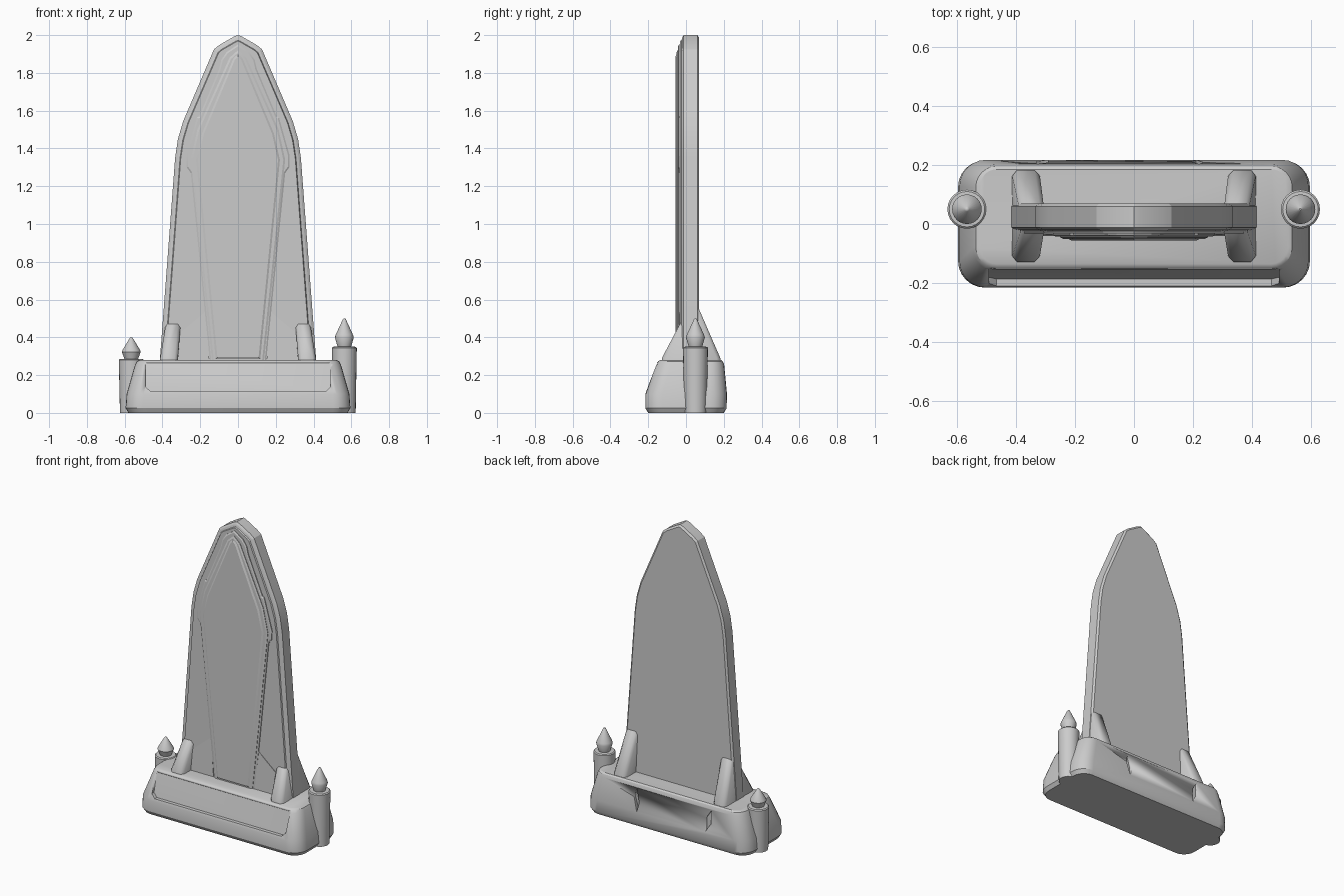
import bpy, bmesh, math
from mathutils import Vector

cube = bpy.data.objects.get("Cube")
if cube:
    bpy.data.objects.remove(cube, do_unlink=True)

stone = bpy.data.materials.new("grey stone")
stone.use_nodes = True
GREY = (0.6, 0.6, 0.6, 1)
stone.diffuse_color = GREY
stone.node_tree.nodes["Principled BSDF"].inputs["Base Color"].default_value = GREY


def finish(name, bm, angle=30):
    bmesh.ops.recalc_face_normals(bm, faces=bm.faces)
    mesh = bpy.data.meshes.new(name)
    bm.to_mesh(mesh)
    bm.free()
    mesh.materials.append(stone)
    ob = bpy.data.objects.new(name, mesh)
    bpy.context.collection.objects.link(ob)
    bpy.ops.object.select_all(action='DESELECT')
    ob.select_set(True)
    bpy.context.view_layer.objects.active = ob
    bpy.ops.object.shade_smooth_by_angle(angle=math.radians(angle))
    return ob


def loft(name, rings, angle=30):
    """Skin a list of equal-length point rings and cap both ends."""
    bm = bmesh.new()
    loops = [[bm.verts.new(p) for p in ring] for ring in rings]
    for a, b in zip(loops, loops[1:]):
        for i in range(len(a)):
            j = (i + 1) % len(a)
            bm.faces.new((a[i], a[j], b[j], b[i]))
    bm.faces.new(loops[0])
    bm.faces.new(loops[-1])
    return finish(name, bm, angle)


def mirrored(half):
    """Close a right-hand (x, z) outline, listed bottom to apex."""
    return half + [(-x, z) for x, z in reversed(half) if x > 0]


def inset(poly, d):
    """Move every edge of a counter-clockwise outline inward by d."""
    out = []
    for i, p in enumerate(poly):
        p = Vector(p)
        e = (p - Vector(poly[i - 1])).normalized()
        f = (Vector(poly[(i + 1) % len(poly)]) - p).normalized()
        n, m = Vector((-e.y, e.x)), Vector((-f.y, f.x))
        out.append(p + (n + m) * d / (1 + n.dot(m)))
    return out


def plate(name, outline, steps):
    """Stack insets of an outline at given y positions."""
    return loft(name, [[(x, y, z) for x, z in inset(outline, d)] for y, d in steps], 15)


def cut(target, cutter):
    cutter.hide_render = True
    mod = target.modifiers.new("cut", 'BOOLEAN')
    mod.object = cutter
    mod.solver = 'EXACT'
    bpy.context.view_layer.objects.active = target
    bpy.ops.object.modifier_apply(modifier=mod.name)
    bpy.data.objects.remove(cutter, do_unlink=True)


# Base: rounded rectangles lofted upward
def rounded(hx, y0, y1, r, z):
    ring = []
    corners = [(hx - r, y1 - r), (r - hx, y1 - r), (r - hx, y0 + r), (hx - r, y0 + r)]
    for k, (cx, cy) in enumerate(corners):
        for s in range(7):
            a = math.radians(90 * k + 15 * s)
            ring.append((cx + r * math.cos(a), cy + r * math.sin(a), z))
    return ring


base = loft("base", [
    rounded(0.58, -0.2, 0.2, 0.08, 0),
    rounded(0.595, -0.215, 0.215, 0.09, 0.025),
    rounded(0.59, -0.215, 0.217, 0.09, 0.1),
    rounded(0.545, -0.16, 0.202, 0.08, 0.255),
    rounded(0.535, -0.148, 0.195, 0.07, 0.273),
    rounded(0.52, -0.135, 0.185, 0.055, 0.28)])

# Sunken panel on the sloped front of the base
panel = [(0.49, 0.265), (-0.49, 0.265), (-0.49, 0.14), (-0.465, 0.115),
         (0.465, 0.115), (0.49, 0.14)]
cut(base, loft("panel_cutter", [
    [(x, -0.3, z) for x, z in panel],
    [(x, -0.15 - (0.265 - z) * 0.24, z) for x, z in panel]]))

# Two chipped slots in the back of the base
for cx, tilt in ((0.215, 0.005), (-0.31, -0.02)):
    slot = [(cx + tilt, 0.25), (cx + 0.02, 0.19), (cx - tilt, 0.1), (cx - 0.02, 0.16)]
    cut(base, loft("slot_cutter", [[(x, y, z) for x, z in slot] for y in (0.192, 0.3)]))

# Upright slab with chamfered rim
slab = mirrored([(0.416, 0.25), (0.333, 1.35), (0.318, 1.45), (0.29, 1.545),
                 (0.127, 1.925), (0.1, 1.947), (0.02, 1.993), (0, 2.0)])
plate("slab", slab, [(0.07, 0.012), (0.06, 0), (-0.012, 0), (-0.02, 0.012),
                     (-0.024, 0.026), (-0.032, 0.03)])

# Stepped frame and raised inner panel on the slab front
frame = mirrored([(0.148, 0.26), (0.25, 1.27), (0.272, 1.3), (0.274, 1.36),
                  (0.217, 1.565), (0.205, 1.57), (0.1, 1.82), (0.088, 1.87),
                  (0.06, 1.91), (0, 1.95)])
plate("frame", frame, [(0, 0), (-0.037, 0), (-0.042, 0.008)])
rib = mirrored([(0.137, 0.27), (0.25, 1.34), (0.215, 1.5), (0.045, 1.88), (0, 1.92)])
plate("inner_rib", rib, [(0, 0), (-0.045, 0), (-0.05, 0.01)])
inner = mirrored([(0.118, 0.285), (0.222, 1.34), (0.19, 1.48), (0.025, 1.875), (0, 1.9)])
plate("inner_panel", inner, [(0, 0), (-0.05, 0), (-0.056, 0.01)])


# Buttresses, front and back, and low wedges beside the frame
def buttress(name, side, foot, low, high, top):
    """low/high are (outer x, inner x, y, z) at the foot and the slab."""
    def section(x, d):
        (ya, za), (yb, zb) = low, high
        s = 1 if yb > ya else -1
        return [(side * x[0], ya + s * d, foot), (side * x[0], ya + s * d, za),
                (side * x[1], yb, zb - d), (side * x[1], 0.02, zb - d), (side * x[0], 0.02, foot)]
    return loft(name, [section((0.412, top[1]), 0.02), section((0.396, top[1] - 0.014), 0),
                       section((0.336, top[0] + 0.014), 0), section((0.318, top[0]), 0.02)], 50)


for side, label in ((1, "left"), (-1, "right")):
    buttress(label + "_front_buttress", side, 0.26, (-0.128, 0.29), (-0.03, 0.475), (0.305, 0.385))
    buttress(label + "_back_buttress", side, 0.26, (0.182, 0.29), (0.06, 0.57), (0.305, 0.39))
    wedge = [(0.15, 0.26), (0.33, 0.26), (0.31, 0.42), (0.172, 0.535)]
    loft(label + "_wedge", [
        [(side * x, 0, z) for x, z in wedge],
        [(side * x, -0.034 - max(0, 0.5 - z) * 0.03, z) for x, z in wedge]])


# Candles: turned post with a pointed flame
def candle(name, cx, height, tip):
    profile = [(0.06, 0), (0.063, height * 0.5), (0.066, height - 0.006),
               (0.06, height), (0.036, height + 0.001),
               (0.05, height + tip * 0.33), (0.046, height + tip * 0.42),
               (0.008, height + tip * 0.97), (0.003, height + tip)]
    loft(name, [[(cx + r * math.cos(a), 0.05 + r * math.sin(a), z)
                 for a in (math.tau * k / 24 for k in range(24))] for r, z in profile], 35)


candle("left_candle", 0.563, 0.35, 0.15)
candle("right_candle", -0.565, 0.285, 0.115)
